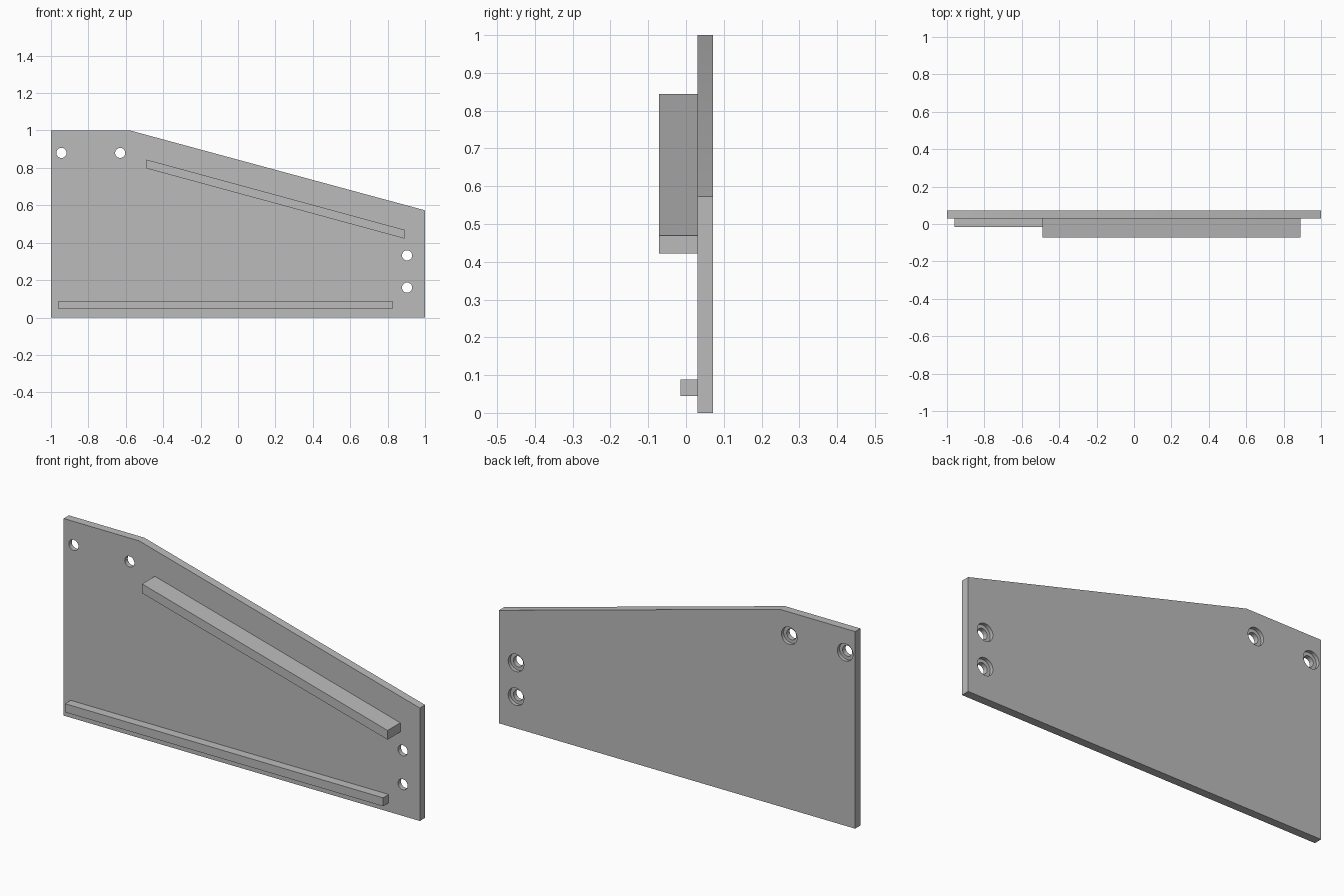
import bpy
import bmesh
from math import radians
from mathutils import Matrix, Vector

if "Cube" in bpy.data.objects:
    bpy.data.objects.remove(bpy.data.objects["Cube"], do_unlink=True)

grey = bpy.data.materials.new("plain grey")
grey.use_nodes = True
grey.diffuse_color = (0.5, 0.5, 0.5, 1)
grey.node_tree.nodes["Principled BSDF"].inputs["Base Color"].default_value = grey.diffuse_color

PLATE_FRONT, PLATE_BACK = 0.03, 0.072


def add_object(name, bm):
    bmesh.ops.recalc_face_normals(bm, faces=bm.faces)
    mesh = bpy.data.meshes.new(name)
    bm.to_mesh(mesh)
    bm.free()
    mesh.materials.append(grey)
    obj = bpy.data.objects.new(name, mesh)
    bpy.context.collection.objects.link(obj)
    return obj


def prism(name, outline, y0, y1):
    """Extrude an x-z outline from y0 to y1."""
    bm = bmesh.new()
    face = bm.faces.new([bm.verts.new((x, y0, z)) for x, z in outline])
    grown = bmesh.ops.extrude_face_region(bm, geom=[face])["geom"]
    verts = [g for g in grown if isinstance(g, bmesh.types.BMVert)]
    bmesh.ops.translate(bm, verts=verts, vec=Vector((0, y1 - y0, 0)))
    return add_object(name, bm)


def drill(target, x, z, radius, y0, y1):
    """Cut a round hole along y."""
    bm = bmesh.new()
    place = Matrix.Translation((x, (y0 + y1) / 2, z)) @ Matrix.Rotation(radians(90), 4, "X")
    bmesh.ops.create_cone(bm, cap_ends=True, segments=32, radius1=radius,
                          radius2=radius, depth=y1 - y0, matrix=place)
    cutter = add_object("hole_cutter", bm)
    cutter.hide_render = True
    mod = target.modifiers.new("hole", "BOOLEAN")
    mod.operation = "DIFFERENCE"
    mod.solver = "EXACT"
    mod.object = cutter
    bpy.context.view_layer.objects.active = target
    bpy.ops.object.modifier_apply(modifier=mod.name)
    bpy.data.objects.remove(cutter, do_unlink=True)


# Side plate with a sloping top edge
plate = prism("side_plate", [(-1, 0), (1, 0), (1, 0.573), (-0.577, 1), (-1, 1)],
              PLATE_FRONT, PLATE_BACK)

# Screw holes, counterbored from the back
for x, z in [(-0.944, 0.88), (-0.63, 0.88), (0.904, 0.332), (0.904, 0.16)]:
    drill(plate, x, z, 0.027, PLATE_FRONT - 0.1, PLATE_BACK + 0.1)
    drill(plate, x, z, 0.044, PLATE_BACK - 0.018, PLATE_BACK + 0.1)

# Deep sloping rail and shallow bottom rail on the front
prism("sloping_rail", [(-0.488, 0.797), (0.89, 0.422), (0.89, 0.469), (-0.488, 0.844)],
      -0.072, PLATE_FRONT)
prism("bottom_rail", [(-0.96, 0.045), (0.825, 0.045), (0.825, 0.088), (-0.96, 0.088)],
      -0.015, PLATE_FRONT)

# Smooth hole walls, sharp edges
bpy.ops.object.select_all(action="DESELECT")
plate.select_set(True)
bpy.context.view_layer.objects.active = plate
bpy.ops.object.shade_smooth_by_angle(angle=radians(30))
